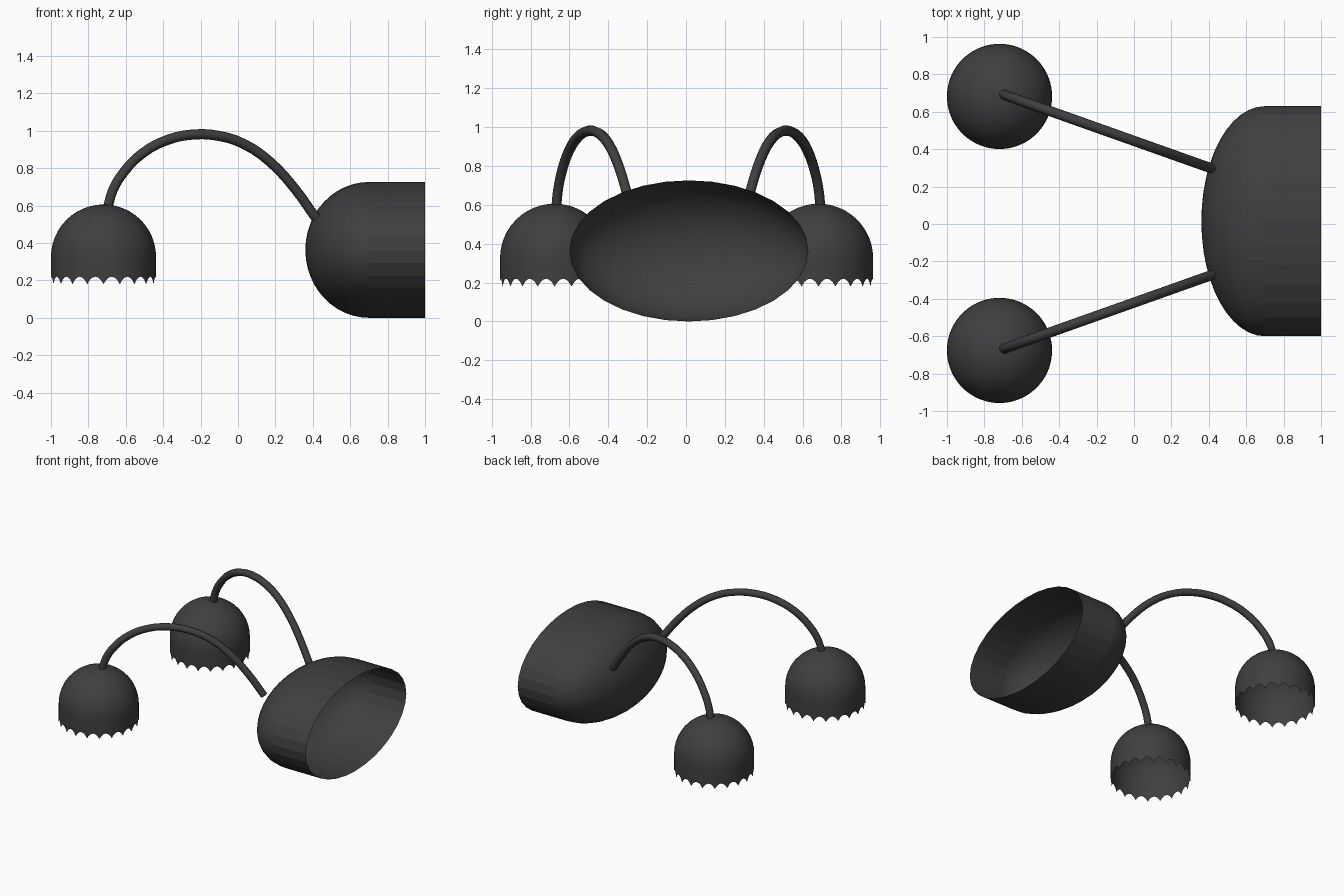
import bpy, bmesh, math
from mathutils import Vector

if "Cube" in bpy.data.objects:
    bpy.data.objects.remove(bpy.data.objects["Cube"], do_unlink=True)

DARK = (0.05, 0.05, 0.05, 1)
metal = bpy.data.materials.new("charcoal_metal")
metal.use_nodes = True
metal.diffuse_color = DARK
shader = metal.node_tree.nodes["Principled BSDF"]
shader.inputs["Base Color"].default_value = DARK
shader.inputs["Roughness"].default_value = 0.6


def lathe(name, rings, pole, smooth_rings):
    """Skin closed rings in order and close the last one to a pole."""
    bm = bmesh.new()
    loops = [[bm.verts.new(p) for p in ring] for ring in rings]
    tip = bm.verts.new(pole)
    n = len(loops[0])
    for r, (low, high) in enumerate(zip(loops, loops[1:])):
        for i in range(n):
            j = (i + 1) % n
            face = bm.faces.new((low[i], low[j], high[j], high[i]))
            face.smooth = r >= smooth_rings
    for i in range(n):
        bm.faces.new((loops[-1][i], loops[-1][(i + 1) % n], tip)).smooth = True
    bmesh.ops.recalc_face_normals(bm, faces=bm.faces)
    mesh = bpy.data.meshes.new(name)
    bm.to_mesh(mesh)
    bm.free()
    mesh.materials.append(metal)
    obj = bpy.data.objects.new(name, mesh)
    bpy.context.collection.objects.link(obj)
    return obj


def angles(n):
    return [2 * math.pi * i / n for i in range(n)]


# Oval wall mount: straight faceted rim, open to +x, with a smooth domed face
def oval(x, scale):
    return [(x, 0.015 + 0.615 * scale * math.cos(a), 0.363 + 0.363 * scale * math.sin(a))
            for a in angles(32)]


STEPS = 12
quarter = [math.pi / 2 * k / STEPS for k in range(STEPS)]
rings = [oval(1.0, 1)] + [oval(0.7 - 0.34 * math.sin(t), math.cos(t)) for t in quarter]
lathe("wall_mount", rings, (0.36, 0.015, 0.363), 1)


# Bell shade: hemisphere on a short skirt with a scalloped lower edge
SCALLOPS, PER = 20, 6
RADIUS, CENTRE_Z = 0.281, 0.325


def bell(name, cx, cy):
    def ring(radius, height):
        return [(cx + radius * math.cos(a), cy + radius * math.sin(a), height(a))
                for a in angles(SCALLOPS * PER)]

    def scallop(a):
        return 0.18 + 0.04 * abs(math.sin(a * SCALLOPS / 2)) ** 0.8

    shade = [ring(RADIUS, scallop), ring(RADIUS, lambda a: 0.25)]
    for t in quarter:
        shade.append(ring(RADIUS * math.cos(t),
                          lambda a, t=t: CENTRE_Z + RADIUS * math.sin(t)))
    return lathe(name, shade, (cx, cy, CENTRE_Z + RADIUS), 0)


# Curved arm: a round tube following an arch from mount to shade
ARCH = [(0.415, 0.535), (0.3, 0.695), (0.17, 0.835), (0.03, 0.93), (-0.1, 0.972),
        (-0.24, 0.98), (-0.38, 0.95), (-0.51, 0.88), (-0.61, 0.78), (-0.67, 0.68),
        (-0.695, 0.595)]


def arm(name, side):
    curve = bpy.data.curves.new(name, "CURVE")
    curve.dimensions = "3D"
    curve.bevel_depth = 0.027
    curve.bevel_resolution = 2
    curve.resolution_u = 3
    curve.use_fill_caps = True
    spline = curve.splines.new("BEZIER")
    spline.bezier_points.add(len(ARCH) - 1)
    for point, (x, z) in zip(spline.bezier_points, ARCH):
        y = 0.285 + (0.415 - x) * 0.355
        point.co = Vector((x, 0.012 + side * y, z))
        point.handle_left_type = point.handle_right_type = "AUTO"
    curve.materials.append(metal)
    obj = bpy.data.objects.new(name, curve)
    bpy.context.collection.objects.link(obj)


for label, side in (("back", 1), ("front", -1)):
    bell(label + "_shade", -0.719, 0.003 + side * 0.679)
    arm(label + "_arm", side)
